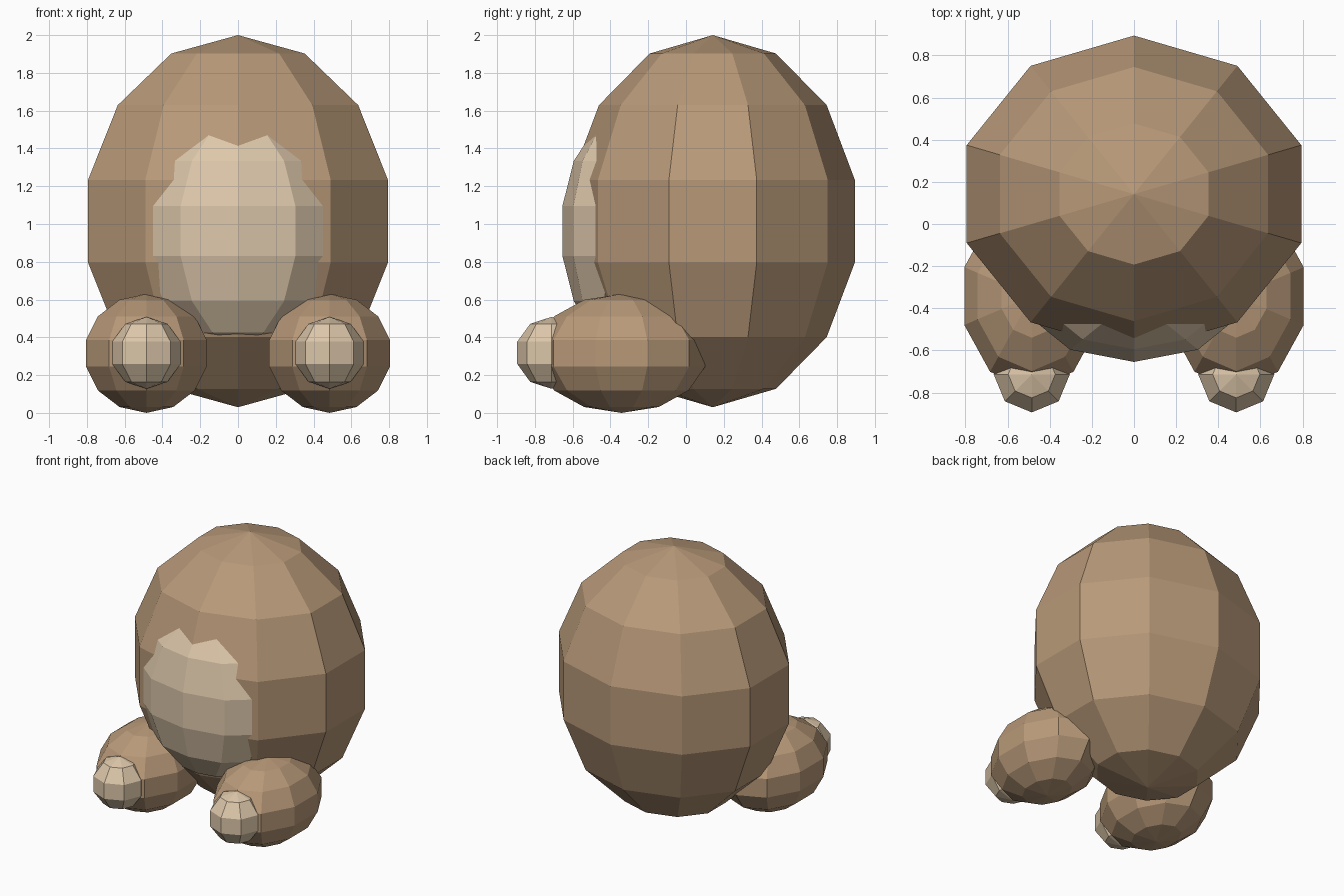
import bpy, bmesh
from mathutils import Matrix, Vector

if "Cube" in bpy.data.objects:
    bpy.data.objects.remove(bpy.data.objects["Cube"])


def material(name, rgb):
    m = bpy.data.materials.new(name)
    m.diffuse_color = (*rgb, 1.0)
    m.use_nodes = True
    m.node_tree.nodes["Principled BSDF"].inputs["Base Color"].default_value = m.diffuse_color
    return m


fur = material("brown fur", (0.48, 0.32, 0.19))
cream = material("cream fur", (0.72, 0.57, 0.40))


def ellipsoid(name, center, radii, mat, segments=10, bands=7):
    """Flat-shaded low-poly ellipsoid with an edge line facing front."""
    bm = bmesh.new()
    place = Matrix.Translation(center) @ Matrix.Diagonal((*radii, 1.0))
    bmesh.ops.create_uvsphere(bm, u_segments=segments, v_segments=bands,
                              radius=1.0, matrix=place)
    # keep the origin at the part's own centre
    bmesh.ops.translate(bm, verts=bm.verts, vec=-Vector(center))
    mesh = bpy.data.meshes.new(name)
    bm.to_mesh(mesh)
    bm.free()
    mesh.materials.append(mat)
    obj = bpy.data.objects.new(name, mesh)
    obj.location = center
    bpy.context.collection.objects.link(obj)
    return obj


# Egg-shaped body and pale belly patch
ellipsoid("body", (0, 0.142, 1.015), (0.856, 0.771, 0.985), fur)
ellipsoid("belly_patch", (0, -0.35, 0.963), (0.53, 0.312, 0.596), cream)

# Feet with pale toe pads
for side, label in ((-1, "left"), (1, "right")):
    x = side * 0.485
    ellipsoid(label + "_foot", (x, -0.342, 0.315), (0.345, 0.455, 0.315), fur)
    ellipsoid(label + "_toe_pad", (x, -0.713, 0.318), (0.19, 0.19, 0.19),
              cream, segments=8, bands=5)
